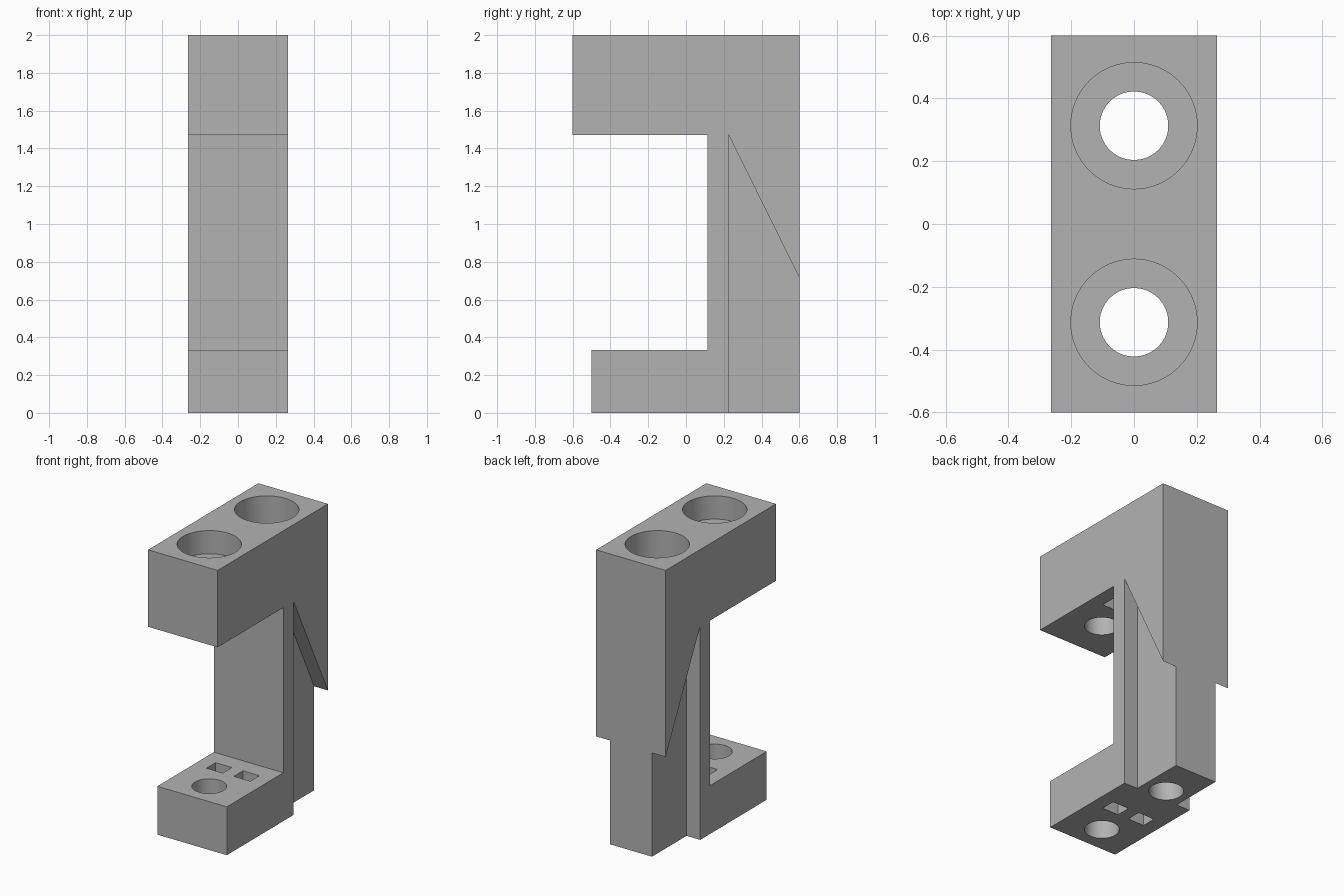
import bpy
import bmesh
import math

if "Cube" in bpy.data.objects:
    bpy.data.objects.remove(bpy.data.objects["Cube"], do_unlink=True)

HALF = 0.265        # half width of the bracket
NECK = 0.161        # half width of the narrowed lower back
HOLE_Y = 0.313      # distance of the bolt holes from the centre

grey = bpy.data.materials.new("plain grey")
grey.use_nodes = True
colour = (0.45, 0.45, 0.45, 1)
grey.diffuse_color = colour
grey.node_tree.nodes["Principled BSDF"].inputs["Base Color"].default_value = colour


def finish(name, bm):
    bmesh.ops.recalc_face_normals(bm, faces=bm.faces)
    mesh = bpy.data.meshes.new(name)
    bm.to_mesh(mesh)
    bm.free()
    obj = bpy.data.objects.new(name, mesh)
    bpy.context.collection.objects.link(obj)
    mesh.materials.append(grey)
    return obj


def prism(name, profile, x0, x1):
    """Extrude a (y, z) outline from x0 to x1."""
    bm = bmesh.new()
    face = bm.faces.new([bm.verts.new((x0, y, z)) for y, z in profile])
    ext = bmesh.ops.extrude_face_region(bm, geom=[face])
    moved = [g for g in ext["geom"] if isinstance(g, bmesh.types.BMVert)]
    bmesh.ops.translate(bm, verts=moved, vec=(x1 - x0, 0, 0))
    return finish(name, bm)


def box(name, x0, x1, y0, y1, z0, z1):
    return prism(name, [(y0, z0), (y1, z0), (y1, z1), (y0, z1)], x0, x1)


def drill(name, y, radius, z0, z1):
    bm = bmesh.new()
    bmesh.ops.create_cone(bm, cap_ends=True, segments=96, radius1=radius,
                          radius2=radius, depth=z1 - z0)
    bmesh.ops.translate(bm, verts=bm.verts, vec=(0, y, (z0 + z1) / 2))
    return finish(name, bm)


def cut(target, cutter):
    cutter.hide_render = True
    mod = target.modifiers.new("cut", "BOOLEAN")
    mod.operation = "DIFFERENCE"
    mod.solver = "EXACT"
    mod.object = cutter
    bpy.context.view_layer.objects.active = target
    bpy.ops.object.modifier_apply(modifier=mod.name)
    bpy.data.objects.remove(cutter, do_unlink=True)


# C-shaped body: foot, column and overhanging head
bracket = prism("bracket_body", [
    (-0.5, 0), (0.6, 0), (0.6, 2), (-0.6, 2), (-0.6, 1.47),
    (0.115, 1.47), (0.115, 0.333), (-0.5, 0.333)], -HALF, HALF)

# Sloped side recesses that narrow the lower back
slope = (0.715 - 1.475) / (0.6 - 0.224)
recess = [(0.224, -0.1), (0.7, -0.1), (0.7, 0.715 + 0.1 * slope), (0.224, 1.475)]
for side in (-1, 1):
    x0, x1 = sorted((side * NECK, side * (HALF + 0.1)))
    cut(bracket, prism("side_recess_cutter", recess, x0, x1))

# Bolt holes with counterbores: shallow in front, deep at the back
for y, floor in ((-HOLE_Y, 1.84), (HOLE_Y, 1.5)):
    cut(bracket, drill("bolt_hole_cutter", y, 0.109, -0.1, 2.1))
    cut(bracket, drill("counterbore_cutter", y, 0.201, floor, 2.1))

# Paired rectangular slots through the foot and up into the head
for x0, x1 in ((-0.167, -0.042), (0.042, 0.167)):
    cut(bracket, box("slot_cutter", x0, x1, -0.105, -0.005, -0.1, 1.8))

bpy.ops.object.select_all(action="DESELECT")
bracket.select_set(True)
bpy.context.view_layer.objects.active = bracket
bpy.ops.object.shade_smooth_by_angle(angle=math.radians(30))
